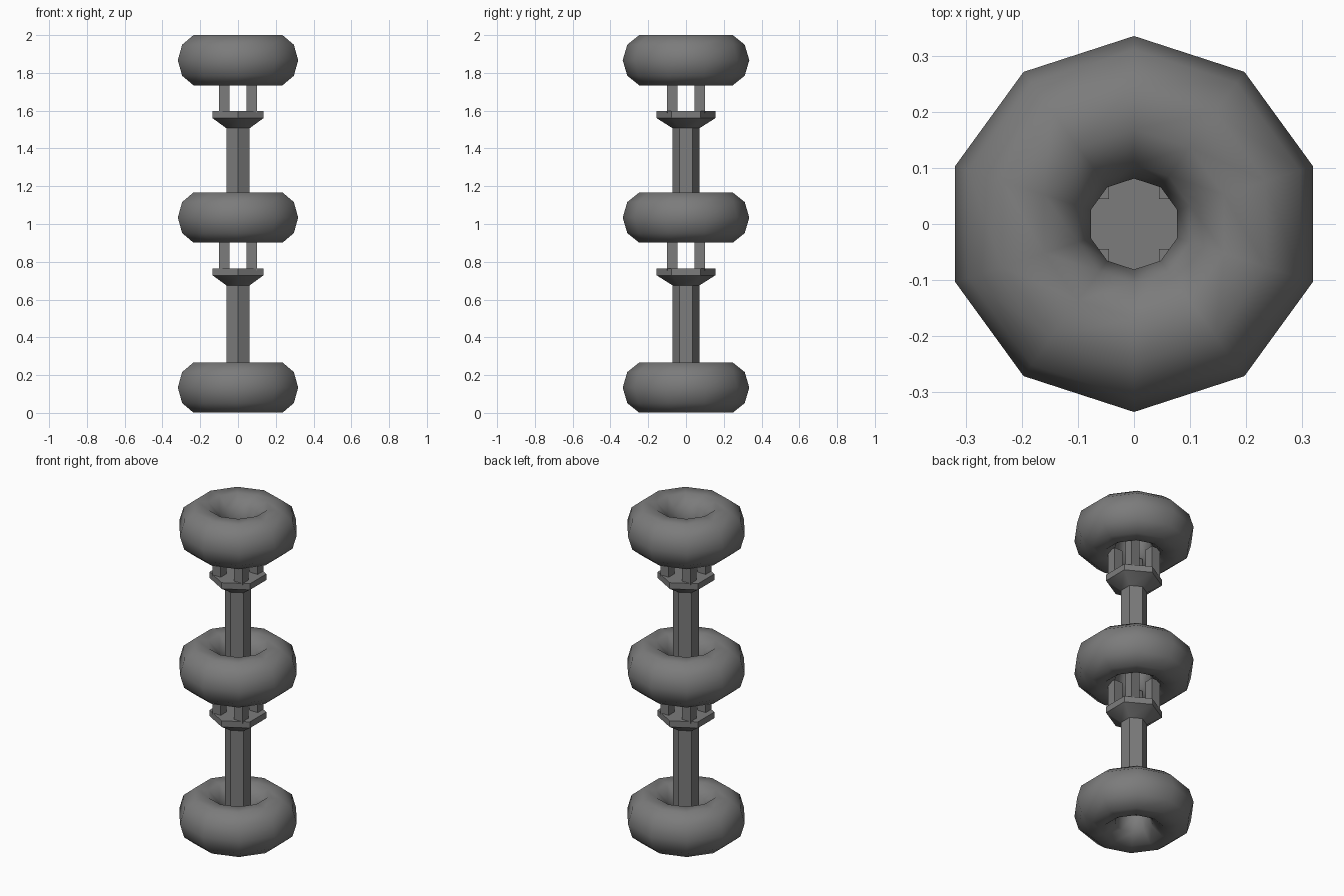
import bpy, bmesh
from math import sin, cos, pi, radians

cube = bpy.data.objects.get("Cube")
if cube:
    bpy.data.objects.remove(cube)

grey = bpy.data.materials.new("dark grey")
grey.use_nodes = True
colour = (0.2, 0.2, 0.2, 1)
grey.diffuse_color = colour
grey.node_tree.nodes["Principled BSDF"].inputs["Base Color"].default_value = colour


def lathe(name, profile, sides, z, closed=False, smooth=60):
    """Spin an (r, z) profile; one corner always points along +y."""
    bm = bmesh.new()
    loops = []
    for r, h in profile:
        loops.append([bm.verts.new((r * cos(pi / 2 + 2 * pi * i / sides),
                                    r * sin(pi / 2 + 2 * pi * i / sides), h))
                      for i in range(sides)])
    pairs = list(zip(loops, loops[1:]))
    if closed:
        pairs.append((loops[-1], loops[0]))
    else:
        bm.faces.new(loops[0])
        bm.faces.new(loops[-1])
    for a, b in pairs:
        for i in range(sides):
            j = (i + 1) % sides
            bm.faces.new((a[i], a[j], b[j], b[i]))
    return finish(name, bm, (0, 0, z), smooth)


def finish(name, bm, location, smooth):
    bmesh.ops.recalc_face_normals(bm, faces=bm.faces)
    mesh = bpy.data.meshes.new(name)
    bm.to_mesh(mesh)
    bm.free()
    mesh.materials.append(grey)
    obj = bpy.data.objects.new(name, mesh)
    obj.location = location
    bpy.context.collection.objects.link(obj)
    if smooth:
        bpy.ops.object.select_all(action="DESELECT")
        obj.select_set(True)
        bpy.context.view_layer.objects.active = obj
        bpy.ops.object.shade_smooth_by_angle(angle=radians(smooth))
    return obj


def post(name, x, y, low, high, width=0.055):
    bm = bmesh.new()
    bmesh.ops.create_cube(bm, size=1)
    bmesh.ops.scale(bm, vec=(width, width, high - low), verts=bm.verts)
    finish(name, bm, (x, y, (low + high) / 2), 0)


# Ring section: ten-sided, slightly taller than wide
RING_R, TUBE_R, TUBE_H = 0.208, 0.127, 0.14
section = [(RING_R + TUBE_R * cos(2 * pi * i / 10), TUBE_H * sin(2 * pi * i / 10))
           for i in range(10)]
BASE, STEP = 0.134, 0.8665
levels = ("bottom", "middle", "top")
heights = (0.134, 1.034, 1.867)

# Three stacked rings
for level, z in zip(levels, heights):
    lathe(level + "_ring", section, 10, z, closed=True)

# Hexagonal stems flaring into plates, each carrying four posts
for level, start, plate in (("lower", heights[0], 0.765), ("upper", heights[1], 1.597)):
    stem = [(0.071, start), (0.071, plate - 0.09), (0.155, plate - 0.037), (0.155, plate)]
    lathe(level + "_stem", stem, 6, 0, smooth=35)
    for sx, side in ((1, "left"), (-1, "right")):
        for sy, end in ((-1, "front"), (1, "back")):
            post(f"{level}_{end}_{side}_post", sx * 0.0725, sy * 0.0725,
                 plate - 0.01, plate + 0.17)
